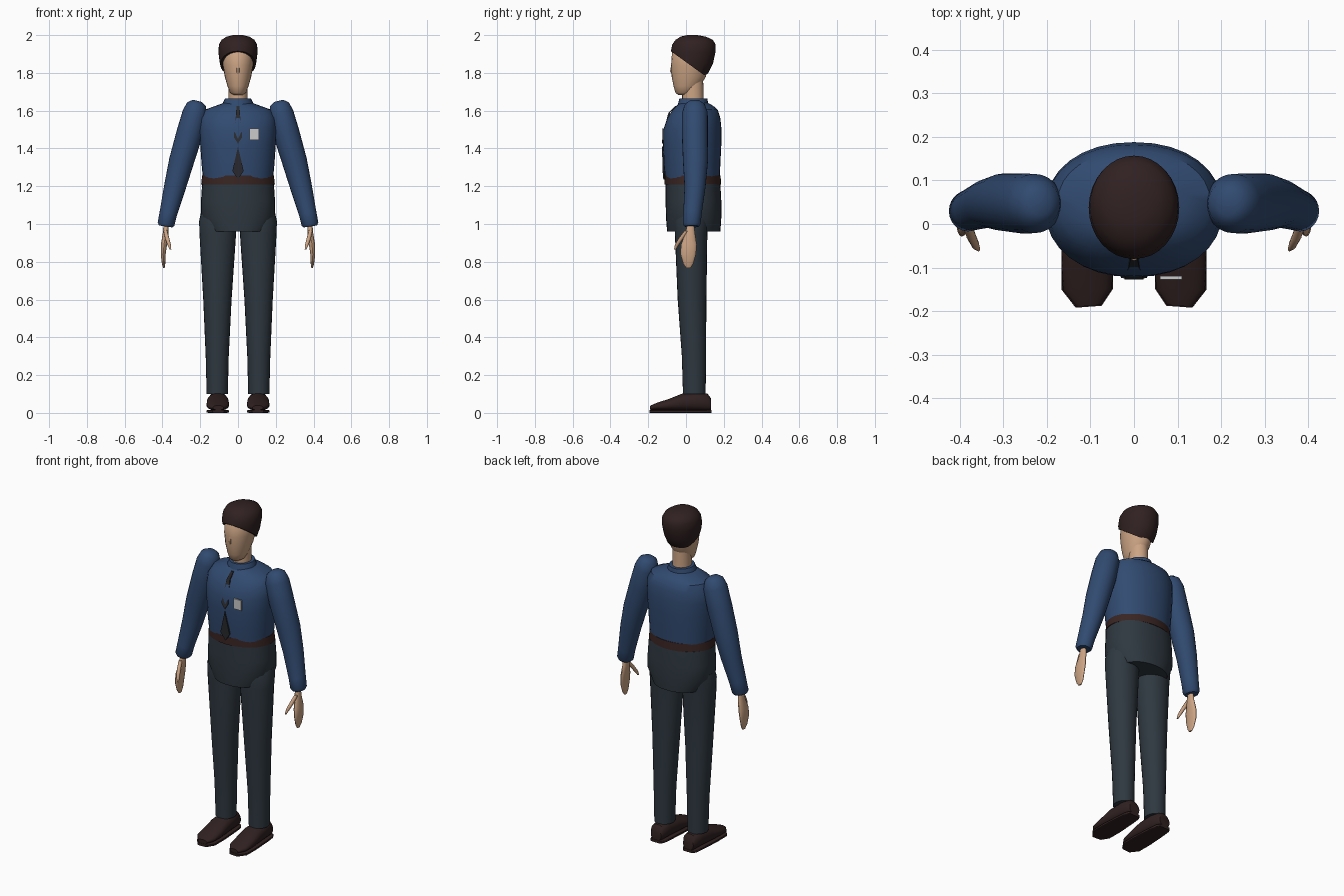
import bpy, bmesh, math
from mathutils import Vector

if "Cube" in bpy.data.objects:
    bpy.data.objects.remove(bpy.data.objects["Cube"], do_unlink=True)

X, Y, Z = Vector((1, 0, 0)), Vector((0, 1, 0)), Vector((0, 0, 1))


def material(name, rgb):
    m = bpy.data.materials.new(name)
    m.use_nodes = True
    m.diffuse_color = (*rgb, 1)
    node = next(n for n in m.node_tree.nodes if n.type == "BSDF_PRINCIPLED")
    node.inputs["Base Color"].default_value = (*rgb, 1)
    return m


SHIRT = material("shirt blue", (.031, .07, .165))
TROUSERS = material("trouser slate", (.028, .04, .052))
SKIN = material("skin", (.6, .37, .23))
DARK = material("dark brown", (.03, .015, .015))
BELT = material("belt brown", (.04, .018, .016))
TIE = material("tie charcoal", (.022, .023, .027))
BADGE = material("badge grey", (.6, .6, .6))


def finish(name, bm, mat, angle=40):
    bmesh.ops.recalc_face_normals(bm, faces=bm.faces)
    mesh = bpy.data.meshes.new(name)
    bm.to_mesh(mesh)
    bm.free()
    mesh.materials.append(mat)
    ob = bpy.data.objects.new(name, mesh)
    bpy.context.collection.objects.link(ob)
    bpy.ops.object.select_all(action="DESELECT")
    ob.select_set(True)
    bpy.context.view_layer.objects.active = ob
    bpy.ops.object.shade_smooth_by_angle(angle=math.radians(angle))
    return ob


def loft(name, sections, mat, v=Y, power=2, n=24, side=1, cut=None, angle=40):
    """Skin superellipse sections (x, y, z, radius u, radius v) along a path."""
    bm = bmesh.new()
    mids = [Vector(s[:3]) for s in sections]
    rings = []
    for i, (x, y, z, ru, rv) in enumerate(sections):
        t = mids[min(i + 1, len(mids) - 1)] - mids[max(i - 1, 0)]
        u = v.cross(t).normalized()
        ring = []
        for k in range(n):
            a = math.tau * k / n
            c, s = math.cos(a), math.sin(a)
            p = mids[i] + u * math.copysign(abs(c) ** (2 / power), c) * ru
            p += v * math.copysign(abs(s) ** (2 / power), s) * rv
            p.x *= side
            ring.append(bm.verts.new(p))
        rings.append(ring)
    for a, b in zip(rings, rings[1:]):
        for k in range(n):
            j = (k + 1) % n
            bm.faces.new((a[k], a[j], b[j], b[k]))
    bm.faces.new(rings[0])
    bm.faces.new(rings[-1])
    if cut:
        # keep the part above a tilted plane and close it
        bmesh.ops.bisect_plane(bm, geom=bm.verts[:] + bm.edges[:] + bm.faces[:],
                               plane_co=cut[0], plane_no=cut[1], clear_inner=True)
        bmesh.ops.holes_fill(bm, edges=[e for e in bm.edges if e.is_boundary])
    return finish(name, bm, mat, angle)


def upright(rows):
    """Rows of (z, half width, front y, back y) as sections on the centre line."""
    return [(0, (f + b) / 2, z, w, (b - f) / 2) for z, w, f, b in rows]


def plate(name, points, mat, depth):
    """Thin plate from mirrored-free (x, y, z) outline, extruded towards the back."""
    bm = bmesh.new()
    face = bm.faces.new([bm.verts.new(p) for p in points])
    ext = bmesh.ops.extrude_face_region(bm, geom=[face])["geom"]
    moved = [g for g in ext if isinstance(g, bmesh.types.BMVert)]
    bmesh.ops.translate(bm, verts=moved, vec=(0, depth, 0))
    return finish(name, bm, mat, 20)


# Torso, belt and hips
loft("shirt_torso", upright([
    (1.23, .185, -.11, .178), (1.32, .193, -.118, .182), (1.42, .2, -.122, .187),
    (1.5, .204, -.12, .188), (1.56, .2, -.1, .182), (1.605, .175, -.07, .168),
    (1.625, .12, -.05, .145), (1.645, .065, -.03, .11)]), SHIRT, power=2.15, n=32)
loft("belt", upright([(1.21, .195, -.115, .186), (1.256, .19, -.114, .183)]), BELT, n=32)
loft("hips", upright([
    (.96, .155, -.1, .182), (1.035, .196, -.106, .187), (1.12, .196, -.108, .187),
    (1.212, .19, -.108, .182)]), TROUSERS, power=2.2, n=32)

# Collar and neck
loft("collar", [(0, .037, 1.622, .084, .083), (0, .038, 1.645, .078, .078),
                (0, .039, 1.665, .068, .074)], SHIRT, n=24)
loft("neck", upright([(1.63, .052, -.02, .095), (1.72, .05, -.02, .092),
                      (1.8, .05, -.01, .09)]), SKIN)

# Head and hair
loft("head", upright([
    (1.682, .022, -.04, .02), (1.695, .042, -.056, .045), (1.73, .056, -.066, .075),
    (1.78, .07, -.076, .105), (1.84, .08, -.079, .12), (1.91, .084, -.074, .13),
    (1.96, .06, -.03, .1)]), SKIN)
loft("nose", [(0, -.074, 1.845, .006, .004), (0, -.078, 1.81, .008, .006),
              (0, -.074, 1.795, .006, .003)], SKIN, n=8)
loft("hair", upright([
    (1.76, .07, -.06, .07), (1.8, .085, -.07, .118), (1.85, .096, -.077, .143),
    (1.91, .104, -.081, .156), (1.95, .101, -.073, .157), (1.975, .087, -.055, .142),
    (1.992, .06, -.028, .105), (2, .025, .005, .06)]), DARK, n=32,
    cut=(Vector((0, -.08, 1.915)), Vector((0, .13, .18))), angle=50)

# Tie in two visible blades, and the chest badge
def tie(name, rows):
    left = [(w, y, z) for w, y, z in rows]
    right = [(-w, y, z) for w, y, z in reversed(rows) if w > 0]
    plate(name, left + right, TIE, .009)

tie("tie_upper", [(.008, -.056, 1.625), (.01, -.093, 1.59), (.022, -.127, 1.46),
                  (0, -.127, 1.425)])
tie("tie_lower", [(0, -.127, 1.41), (.03, -.124, 1.28), (0, -.12, 1.235)])
plate("badge", [(x, -.128, z) for x, z in
                ((.06, 1.445), (.11, 1.445), (.11, 1.505), (.06, 1.505))], BADGE, .009)

# Limbs, built once per side
for side, label in ((1, "left"), (-1, "right")):
    loft(label + "_sleeve", [
        (.215, .047, 1.652, .024, .028), (.219, .047, 1.635, .05, .052),
        (.228, .047, 1.59, .065, .068), (.256, .047, 1.48, .07, .069),
        (.3, .05, 1.33, .066, .066), (.333, .048, 1.2, .058, .056),
        (.368, .035, 1.06, .047, .049), (.381, .03, 1.0, .045, .047),
        (.383, .03, .987, .036, .038)], SHIRT, side=side)
    loft(label + "_hand", [
        (.38, .025, 1.0, .014, .018), (.383, .022, .95, .015, .026),
        (.392, .015, .89, .016, .042), (.396, .012, .84, .013, .041),
        (.394, .012, .79, .009, .027), (.392, .012, .768, .004, .012)],
        SKIN, side=side, n=16)
    loft(label + "_thumb", [
        (.385, .005, .965, .01, .012), (.375, -.025, .925, .011, .013),
        (.364, -.048, .89, .009, .011), (.357, -.058, .865, .004, .005)],
        SKIN, side=side, n=12)
    loft(label + "_trouser_leg", [
        (.112, .038, 1.06, .085, .09), (.11, .03, 1.02, .096, .092),
        (.107, .027, .95, .097, .086), (.109, .032, .6, .075, .076),
        (.11, .042, .3, .061, .064), (.11, .044, .1, .056, .06)],
        TROUSERS, side=side)
    # Shoe upper runs from toe to heel, over a thin sole
    loft(label + "_shoe", [
        (.104, -.188, .027, .028, .012), (.107, -.15, .035, .056, .02),
        (.107, -.09, .043, .06, .031), (.107, -.02, .056, .058, .046),
        (.107, .06, .06, .05, .05), (.107, .115, .055, .044, .046),
        (.107, .132, .045, .034, .032)], DARK, v=Z, power=2.3, side=side)
    loft(label + "_sole", [
        (.104, -.19, .008, .03, .008), (.107, -.15, .008, .059, .008),
        (.107, -.06, .008, .06, .008), (.107, .06, .008, .052, .008),
        (.107, .115, .008, .046, .008), (.107, .134, .008, .034, .008)],
        DARK, v=Z, power=6, side=side)
